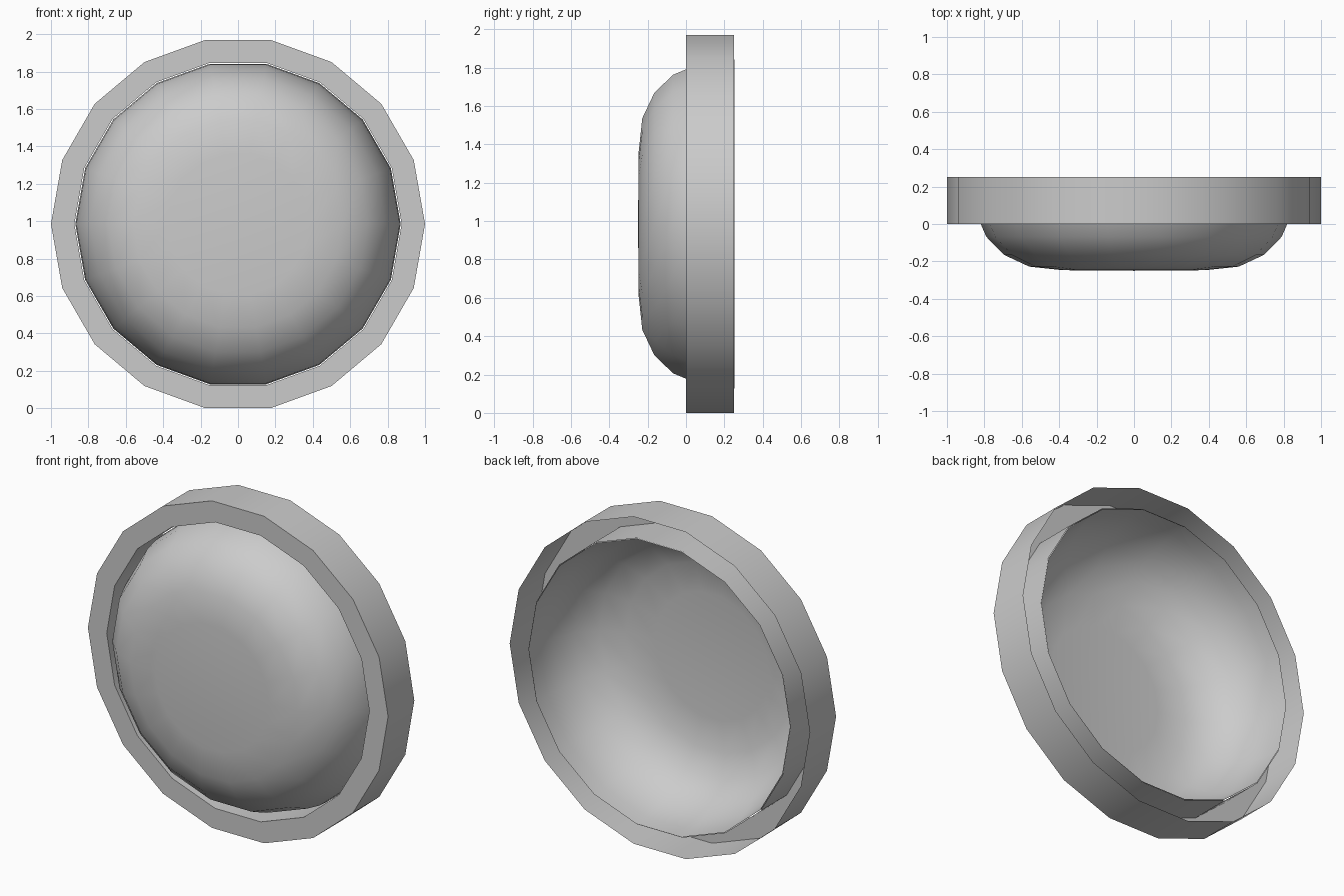
import bpy
import bmesh
from math import sin, cos, radians, tau

if "Cube" in bpy.data.objects:
    bpy.data.objects.remove(bpy.data.objects["Cube"])

SIDES = 18
CENTRE_Z = cos(radians(10))


def lathe(name, profile, smooth_angle):
    """Revolve (radius, y) points around the y axis as an open shell."""
    bm = bmesh.new()
    loops = []
    for r, y in profile:
        if r == 0:
            loops.append([bm.verts.new((0, y, CENTRE_Z))] * SIDES)
        else:
            loops.append([bm.verts.new((r * cos(tau * i / SIDES), y,
                                        CENTRE_Z + r * sin(tau * i / SIDES)))
                          for i in range(SIDES)])
    for a, b in zip(loops, loops[1:]):
        for i in range(SIDES):
            j = (i + 1) % SIDES
            quad = [a[i], a[j], b[j], b[i]]
            bm.faces.new(list(dict.fromkeys(quad)))
    mesh = bpy.data.meshes.new(name)
    bm.normal_update()
    bm.to_mesh(mesh)
    bm.free()
    obj = bpy.data.objects.new(name, mesh)
    bpy.context.collection.objects.link(obj)
    bpy.ops.object.select_all(action='DESELECT')
    obj.select_set(True)
    bpy.context.view_layer.objects.active = obj
    bpy.ops.object.shade_smooth_by_angle(angle=radians(smooth_angle))
    return obj


# Channel-shaped rim: inner wall, front face, outer wall, open at the back
lathe("rim", [(0.875, 0.25), (0.875, 0.0), (1.0, 0.0), (1.0, 0.25)][::-1], 40)

# Domed lens shell, open at the back, flat in the middle
lathe("lens", [(0, -0.25), (0.38, -0.247), (0.56, -0.228), (0.695, -0.165),
               (0.79, -0.068), (0.845, 0.06), (0.865, 0.16), (0.87, 0.252)], 60)
